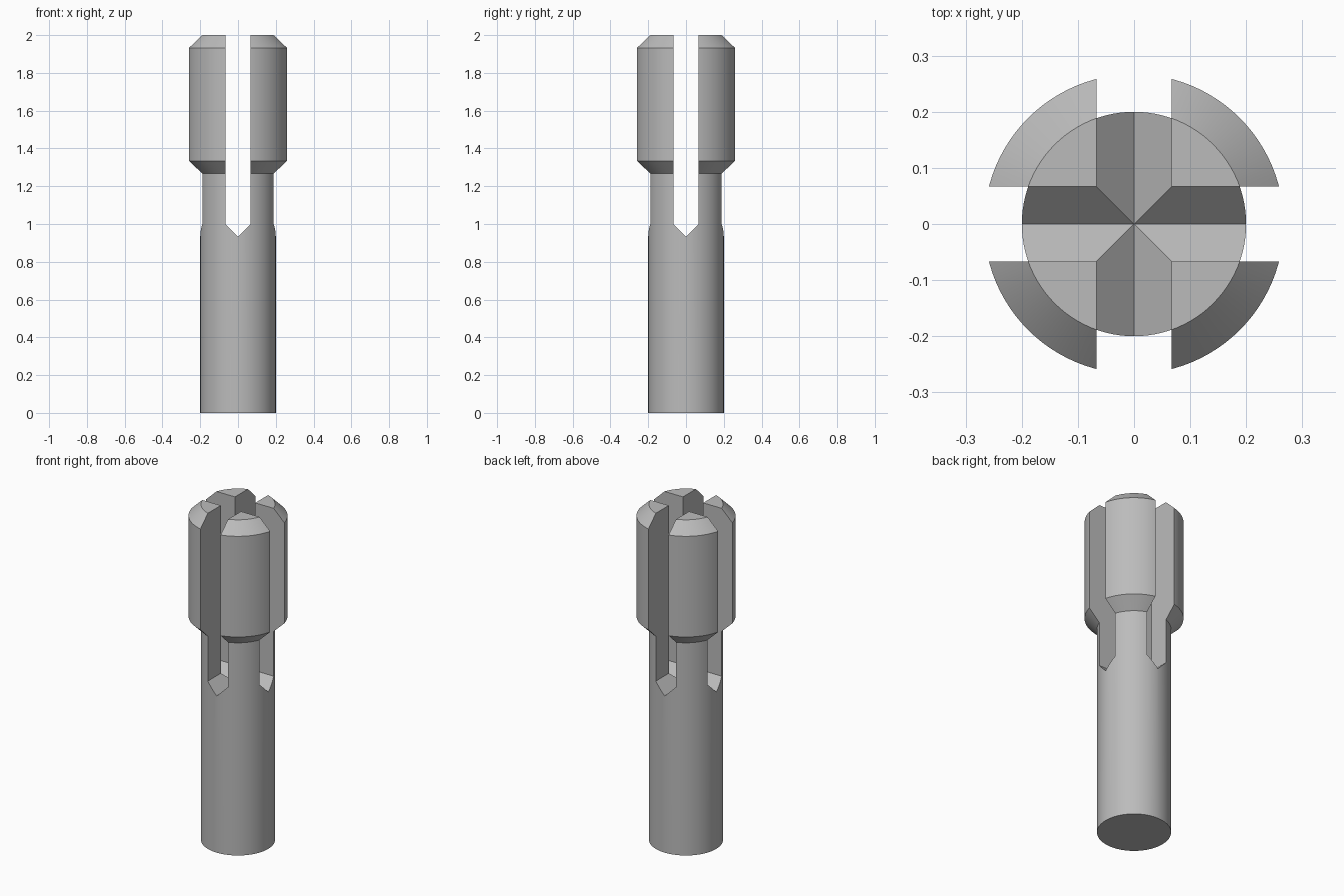
import bpy, bmesh, math

cube = bpy.data.objects.get("Cube")
if cube:
    bpy.data.objects.remove(cube, do_unlink=True)

SEGMENTS = 96
SHAFT_R, HEAD_R = 0.2, 0.267
SLOT = 0.0667          # half width of each slot
SLOT_FLOOR = 1.0       # where the slot walls end and the V begins

metal = bpy.data.materials.new("plain grey")
metal.use_nodes = True
grey = (0.5, 0.5, 0.5, 1)
metal.diffuse_color = grey
metal.node_tree.nodes["Principled BSDF"].inputs["Base Color"].default_value = grey


def make_object(name, bm):
    bmesh.ops.recalc_face_normals(bm, faces=bm.faces[:])
    mesh = bpy.data.meshes.new(name)
    bm.to_mesh(mesh)
    bm.free()
    mesh.materials.append(metal)
    obj = bpy.data.objects.new(name, mesh)
    bpy.context.collection.objects.link(obj)
    return obj


def turned(name, profile):
    """Solid of revolution with flat end caps."""
    bm = bmesh.new()
    rings = []
    for r, z in profile:
        angles = [2 * math.pi * i / SEGMENTS for i in range(SEGMENTS)]
        rings.append([bm.verts.new((r * math.cos(a), r * math.sin(a), z)) for a in angles])
    for low, high in zip(rings, rings[1:]):
        for i in range(SEGMENTS):
            j = (i + 1) % SEGMENTS
            bm.faces.new((low[i], low[j], high[j], high[i]))
    bm.faces.new(rings[0][::-1])
    bm.faces.new(rings[-1])
    return make_object(name, bm)


def slot_cutter(name, turn):
    """Long prism with a pointed lower edge."""
    bm = bmesh.new()
    outline = [(0, SLOT_FLOOR - SLOT), (SLOT, SLOT_FLOOR), (SLOT, 2.2),
               (-SLOT, 2.2), (-SLOT, SLOT_FLOOR)]
    face = bm.faces.new([bm.verts.new((x, -0.5, z)) for x, z in outline])
    ext = bmesh.ops.extrude_face_region(bm, geom=[face])
    moved = [v for v in ext["geom"] if isinstance(v, bmesh.types.BMVert)]
    bmesh.ops.translate(bm, verts=moved, vec=(0, 1, 0))
    obj = make_object(name, bm)
    obj.rotation_euler.z = turn
    obj.hide_render = True
    return obj


# Shaft with a chamfered head
pin = turned("split_head_pin", [(SHAFT_R, 0), (SHAFT_R, 1.267), (HEAD_R, 1.333),
                                (HEAD_R, 1.933), (SHAFT_R, 2.0)])

# Crossed slots dividing the head into four prongs
bpy.context.view_layer.objects.active = pin
for name, turn in (("slot_front_back", 0), ("slot_left_right", math.pi / 2)):
    cutter = slot_cutter(name, turn)
    cut = pin.modifiers.new(name, "BOOLEAN")
    cut.operation = "DIFFERENCE"
    cut.solver = "EXACT"
    cut.object = cutter
    bpy.ops.object.modifier_apply(modifier=cut.name)
    bpy.data.objects.remove(cutter, do_unlink=True)

# Smooth barrel, crisp chamfers and slots
bpy.ops.object.select_all(action="DESELECT")
pin.select_set(True)
bpy.ops.object.shade_smooth_by_angle(angle=math.radians(30))
